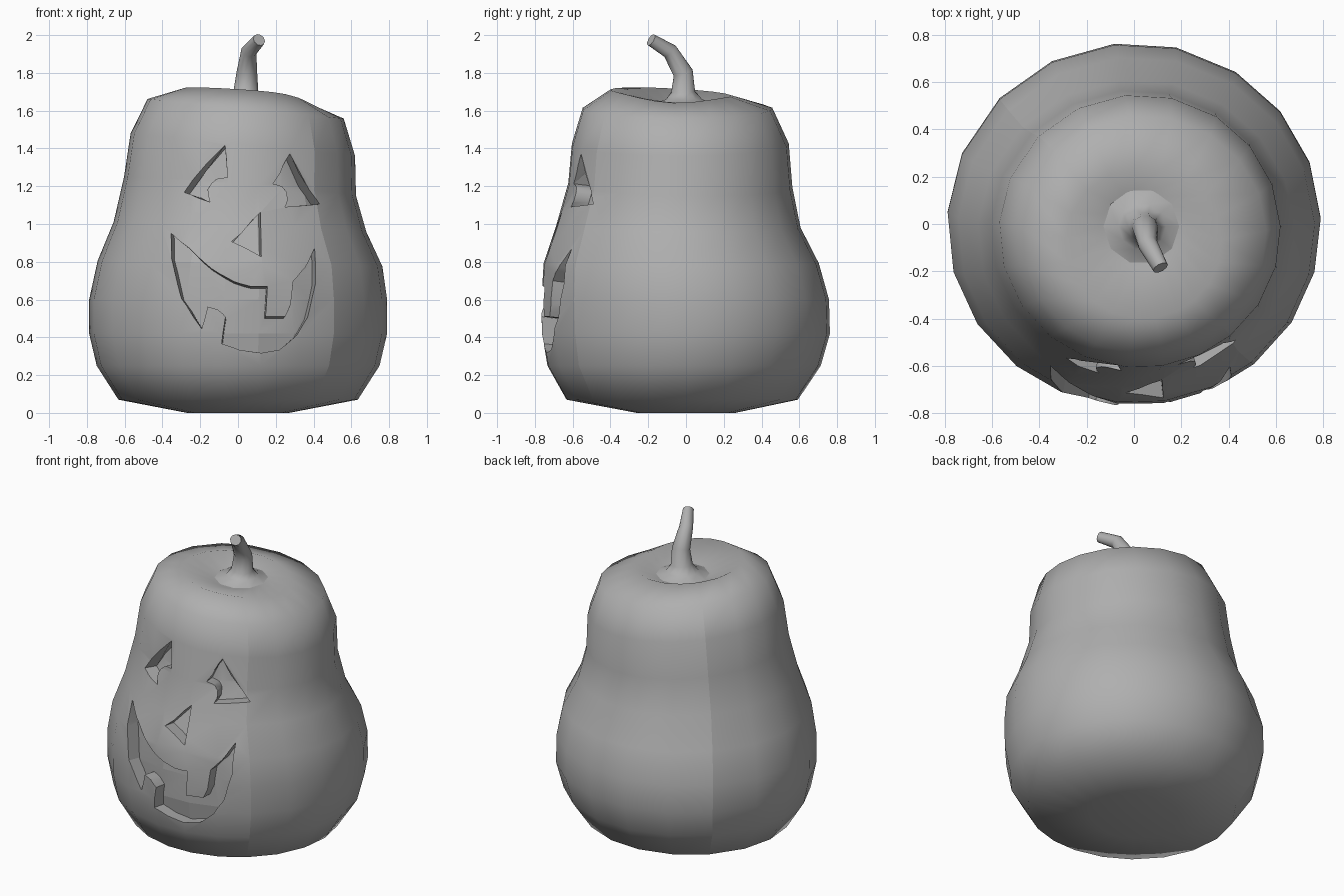
import bpy, bmesh, math
from mathutils import Vector

if "Cube" in bpy.data.objects:
    bpy.data.objects.remove(bpy.data.objects["Cube"])

# Slightly irregular rib directions around the body, in degrees
ANGLES = [2, 20, 38.5, 57, 77, 96, 116, 136, 157, 176,
          195, 213, 231, 247, 264, 279, 295, 310, 327.5, 345]
SEAMS = (7, 17)  # ribs that show as hard creases

# Dark grey skin
skin = bpy.data.materials.new("dark_grey")
skin.diffuse_color = (.43, .43, .43, 1)
skin.use_nodes = True
skin.node_tree.nodes["Principled BSDF"].inputs["Base Color"].default_value = skin.diffuse_color


def loft(name, rings, seams=()):
    """Skin a list of vertex rings and cap both ends."""
    bm = bmesh.new()
    vs = [[bm.verts.new(p) for p in ring] for ring in rings]
    n = len(vs[0])
    for a, b in zip(vs, vs[1:]):
        for i in range(n):
            j = (i + 1) % n
            bm.faces.new((a[i], a[j], b[j], b[i]))
    for s in seams:
        for a, b in zip(vs[1:-3], vs[2:-2]):
            bm.edges.get((a[s], b[s])).smooth = False
    caps = [bm.faces.new(vs[0][::-1]), bm.faces.new(vs[-1])]
    bmesh.ops.triangulate(bm, faces=caps)
    bmesh.ops.recalc_face_normals(bm, faces=bm.faces[:])
    me = bpy.data.meshes.new(name)
    bm.to_mesh(me)
    bm.free()
    me.materials.append(skin)
    ob = bpy.data.objects.new(name, me)
    bpy.context.collection.objects.link(ob)
    return ob


# Body profile: height, radius, centre x, centre y, tilt along x, tilt along y, dip on the right
PROFILE = [
    (0.00, .27, 0, 0, 0, 0, 0),
    (0.07, .635, 0, -.02, 0, 0, 0),
    (0.25, .75, 0, -.01, 0, 0, 0),
    (0.42, .79, 0, 0, 0, 0, 0),
    (0.60, .79, 0, -.005, 0, 0, 0),
    (0.79, .755, .01, -.025, -.02, 0, 0),
    (0.985, .67, .01, -.04, -.04, -.01, 0),
    (1.20, .615, .01, -.03, -.08, -.02, 0),
    (1.42, .595, .025, -.03, -.10, 0, 0),
    (1.61, .52, .04, -.045, -.10, 0, 0),
    (1.695, .33, .04, -.08, -.07, -.05, .03),
    (1.64, .17, .03, -.02, 0, 0, 0),
]


def body_rings(inset):
    rings = []
    for z, r, cx, cy, tx, ty, dip in PROFILE:
        ring = []
        for deg in ANGLES:
            a = math.radians(deg)
            x, y = (r - inset) * math.cos(a), (r - inset) * .97 * math.sin(a)
            ring.append((cx + x, cy + y,
                         z + tx * x + ty * y - dip * max(0, math.cos(a)) ** 4))
        rings.append(ring)
    return rings


def carve_tool(name, outline, radius, spread):
    """Prism through the skin, converging towards the body's axis."""
    def layer(t):
        return [(x * (1 - spread * t), -math.sqrt(radius ** 2 - x * x) + t, z - .12 * t)
                for x, z in outline]
    return loft(name, [layer(-.15), layer(.22)])


def boolean(ob, other):
    m = ob.modifiers.new("cut", 'BOOLEAN')
    m.operation = 'DIFFERENCE'
    m.solver = 'EXACT'
    m.object = other
    dg = bpy.context.evaluated_depsgraph_get()
    me = bpy.data.meshes.new_from_object(ob.evaluated_get(dg))
    ob.modifiers.clear()
    ob.data = me


# Face openings as x, z outlines
LEFT_EYE = [(-.283, 1.167), (-.071, 1.42), (-.055, 1.246), (-.103, 1.246),
            (-.14, 1.22), (-.161, 1.183), (-.156, 1.146), (-.145, 1.114)]
RIGHT_EYE = [(.278, 1.373), (.421, 1.103), (.241, 1.087), (.257, 1.12),
             (.257, 1.167), (.235, 1.198), (.188, 1.214)]
NOSE = [(-.034, .907), (.124, 1.066), (.119, .823)]
MOUTH = [(-.368, .96), (-.267, .88), (-.14, .765), (-.02, .696), (.07, .67),
         (.156, .67), (.146, .51), (.251, .51), (.278, .57), (.294, .70),
         (.357, .77), (.415, .876), (.41, .68), (.368, .505), (.31, .41),
         (.22, .336), (.124, .32), (.008, .336), (-.087, .368), (-.066, .51),
         (-.108, .548), (-.161, .563), (-.193, .447), (-.299, .606), (-.357, .823)]

# Body with recessed face
body = loft("pumpkin_body", body_rings(0), SEAMS)
inner = loft("recess_floor", body_rings(.09))
helpers = [inner]
for name, outline, radius, spread in (("left_eye_cut", LEFT_EYE, .63, 1.2),
                                      ("right_eye_cut", RIGHT_EYE, .63, 1.2),
                                      ("nose_cut", NOSE, .71, 1.0),
                                      ("mouth_cut", MOUTH, .77, .5)):
    tool = carve_tool(name, outline, radius, spread)
    boolean(tool, inner)
    boolean(body, tool)
    helpers.append(tool)
for h in helpers:
    bpy.data.objects.remove(h)

# Stem: flared foot and bent stalk
PATH = [(.03, -.01, 1.635, .175), (.035, -.01, 1.66, .10), (.042, -.015, 1.70, .066),
        (.047, -.015, 1.80, .055), (.058, -.085, 1.915, .042), (.112, -.185, 1.975, .034)]
pts = [Vector(p[:3]) for p in PATH]
rings = []
for i, p in enumerate(PATH):
    d = pts[min(i + 1, len(pts) - 1)] - pts[max(i - 1, 0)]
    if i < 2:
        d = Vector((0, 0, 1))
    d.normalize()
    u = Vector((0, 1, 0)).cross(d).normalized()
    v = d.cross(u)
    rings.append([pts[i] + p[3] * (u * math.cos(math.tau * k / 10) + v * math.sin(math.tau * k / 10))
                  for k in range(10)])
stem = loft("stem", rings)

# Smooth shading with crisp carved edges
for ob in (body, stem):
    bpy.ops.object.select_all(action='DESELECT')
    ob.select_set(True)
    bpy.context.view_layer.objects.active = ob
    bpy.ops.object.shade_smooth_by_angle(angle=math.radians(55))
